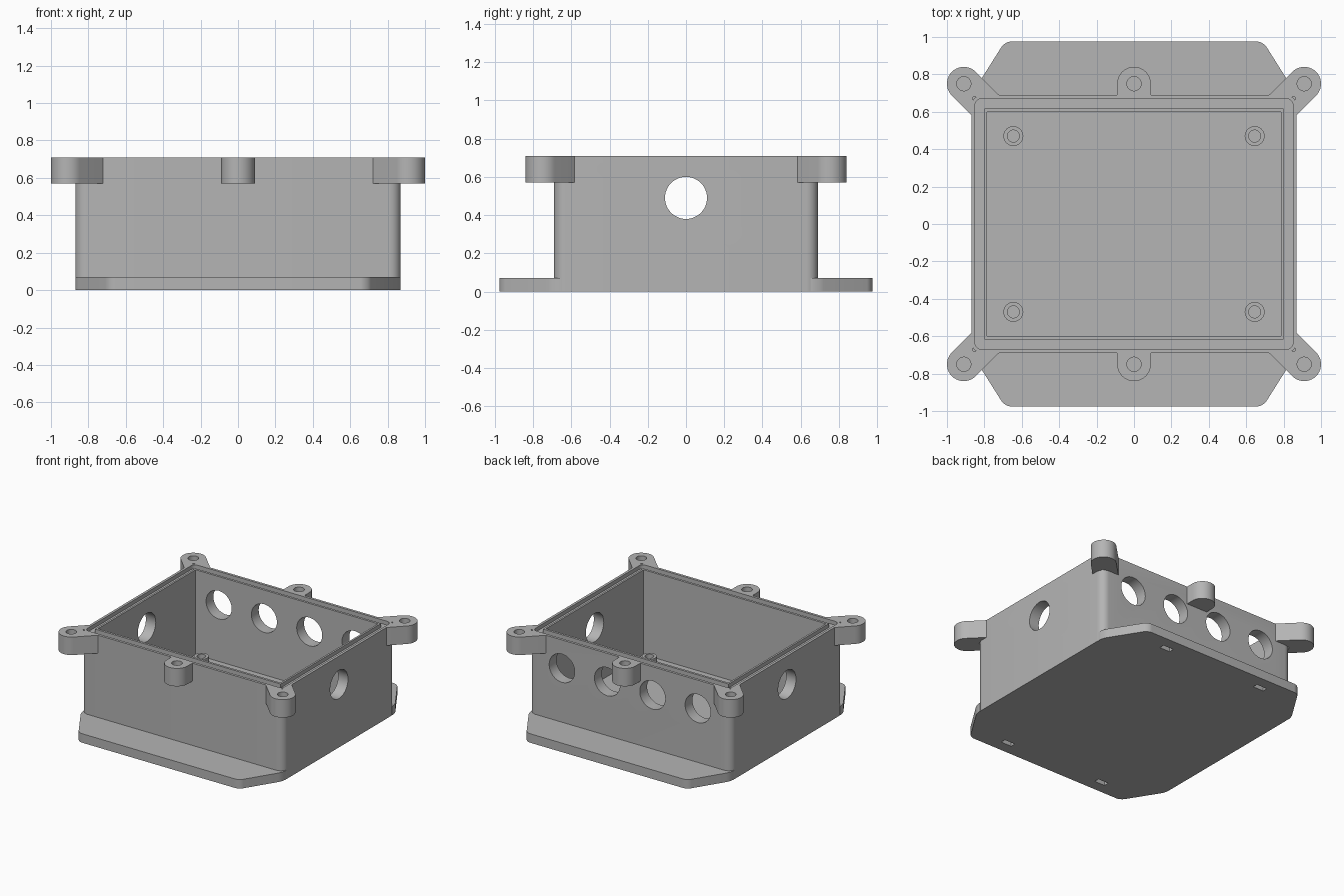
import bpy, bmesh, math
from mathutils import Matrix

cube = bpy.data.objects.get("Cube")
if cube:
    bpy.data.objects.remove(cube, do_unlink=True)

grey = bpy.data.materials.new("grey_plastic")
grey.use_nodes = True
grey.diffuse_color = (0.46, 0.46, 0.46, 1)
grey.node_tree.nodes["Principled BSDF"].inputs["Base Color"].default_value = grey.diffuse_color

W, D, H = 0.87, 0.69, 0.71      # half width, half depth, height of the box
IN_W, IN_D = 0.785, 0.60        # half size of the cavity
FLOOR = 0.05
EAR_Z = 0.57


def finish(name, bm):
    bmesh.ops.recalc_face_normals(bm, faces=bm.faces)
    mesh = bpy.data.meshes.new(name)
    bm.to_mesh(mesh)
    bm.free()
    mesh.materials.append(grey)
    obj = bpy.data.objects.new(name, mesh)
    bpy.context.collection.objects.link(obj)
    return obj


def prism(name, pts, z0, z1, radius=0, rounded=lambda v: True):
    """Extrude a plan outline upward and round the chosen vertical edges."""
    bm = bmesh.new()
    face = bm.faces.new([bm.verts.new((x, y, z0)) for x, y in pts])
    ext = bmesh.ops.extrude_face_region(bm, geom=[face])["geom"]
    top = [v for v in ext if isinstance(v, bmesh.types.BMVert)]
    bmesh.ops.translate(bm, verts=top, vec=(0, 0, z1 - z0))
    bmesh.ops.recalc_face_normals(bm, faces=bm.faces)
    if radius:
        edges = [e for e in bm.edges
                 if abs(e.verts[0].co.z - e.verts[1].co.z) > 1e-4 and rounded(e.verts[0].co)]
        bmesh.ops.bevel(bm, geom=edges, offset=radius, segments=8, profile=0.5, affect='EDGES')
    return finish(name, bm)


def box(name, w, d, z0, z1, radius=0, x=0, y=0):
    return prism(name, [(x - w, y - d), (x + w, y - d), (x + w, y + d), (x - w, y + d)], z0, z1, radius)


def cylinder(name, loc, r, depth, axis='Z'):
    rot = {'X': Matrix.Rotation(math.pi / 2, 4, 'Y'),
           'Y': Matrix.Rotation(math.pi / 2, 4, 'X'), 'Z': Matrix()}[axis]
    bm = bmesh.new()
    bmesh.ops.create_cone(bm, cap_ends=True, segments=48, radius1=r, radius2=r, depth=depth,
                          matrix=Matrix.Translation(loc) @ rot)
    return finish(name, bm)


def cut(target, cutter):
    """Subtract the cutter, then discard it."""
    cutter.hide_render = True
    mod = target.modifiers.new("cut", 'BOOLEAN')
    mod.operation, mod.solver, mod.object = 'DIFFERENCE', 'EXACT', cutter
    bpy.context.view_layer.objects.active = target
    bpy.ops.object.modifier_apply(modifier=mod.name)
    bpy.data.objects.remove(cutter, do_unlink=True)


def arc(cx, cy, r, start, steps=20):
    """Half circle starting at the given angle in degrees."""
    angles = [math.radians(start + 180 * i / steps) for i in range(steps + 1)]
    return [(cx + r * math.cos(a), cy + r * math.sin(a)) for a in angles]


parts = []

# Box shell with open cavity
shell = box("box_shell", W, D, 0, H, 0.06)
cut(shell, box("cavity", IN_W, IN_D, FLOOR, H + 0.1))
parts.append(shell)

# Seal groove around the rim
groove = box("groove", W - 0.02, D - 0.02, H - 0.03, H + 0.05, 0.035)
cut(groove, box("groove_core", IN_W + 0.015, IN_D + 0.018, H - 0.1, H + 0.1))
cut(shell, groove)

# Cable holes: one in each side wall, four in the back wall
for s in (-1, 1):
    cut(shell, cylinder("side_hole", (s * W, 0, 0.49), 0.11, 0.4, 'X'))
for i in range(4):
    cut(shell, cylinder("back_hole", ((i - 1.5) * 0.39, D, 0.49), 0.11, 0.4, 'Y'))

# Lid screw ears at the corners and at the middle of front and back
corner_ear = arc(0.91, 0.75, 0.09, -45) + [(0.712, 0.68), (0.86, 0.68), (0.86, 0.572)]
middle_ear = arc(0, 0.75, 0.09, 0) + [(-0.09, 0.68), (0.09, 0.68)]
ears = [("corner_ear", corner_ear, 0.91, sx, sy) for sx in (-1, 1) for sy in (-1, 1)]
ears += [("middle_ear", middle_ear, 0, 1, sy) for sy in (-1, 1)]
for name, outline, cx, sx, sy in ears:
    ear = prism(name, [(sx * x, sy * y) for x, y in outline], EAR_Z, H)
    cut(ear, cylinder("screw_hole", (sx * cx, sy * 0.75, H), 0.038, 0.2))
    parts.append(ear)

# Mounting flanges with small pockets underneath
outline = [(W, 0.65), (W, D), (0.69, 0.976), (-0.69, 0.976), (-W, D), (-W, 0.65)]
for s, name in ((-1, "front_flange"), (1, "back_flange")):
    flange = prism(name, [(x, s * y) for x, y in outline], 0, 0.07, 0.035,
                   lambda v: abs(v.y) > 0.66)
    for x in (-0.43, 0.43):
        cut(flange, box("pocket", 0.045, 0.02, -0.05, 0.04, x=x, y=s * 0.87))
    parts.append(flange)

# Board standoffs on the floor
for x in (-0.645, 0.645):
    for y in (-0.47, 0.47):
        post = cylinder("standoff", (x, y, 0.085), 0.053, 0.08)
        cut(post, cylinder("standoff_hole", (x, y, 0.125), 0.032, 0.13))
        parts.append(post)

# Smooth the curved walls, keep edges sharp
bpy.ops.object.select_all(action='DESELECT')
for obj in parts:
    obj.select_set(True)
bpy.context.view_layer.objects.active = shell
bpy.ops.object.shade_smooth_by_angle(angle=math.radians(30))
